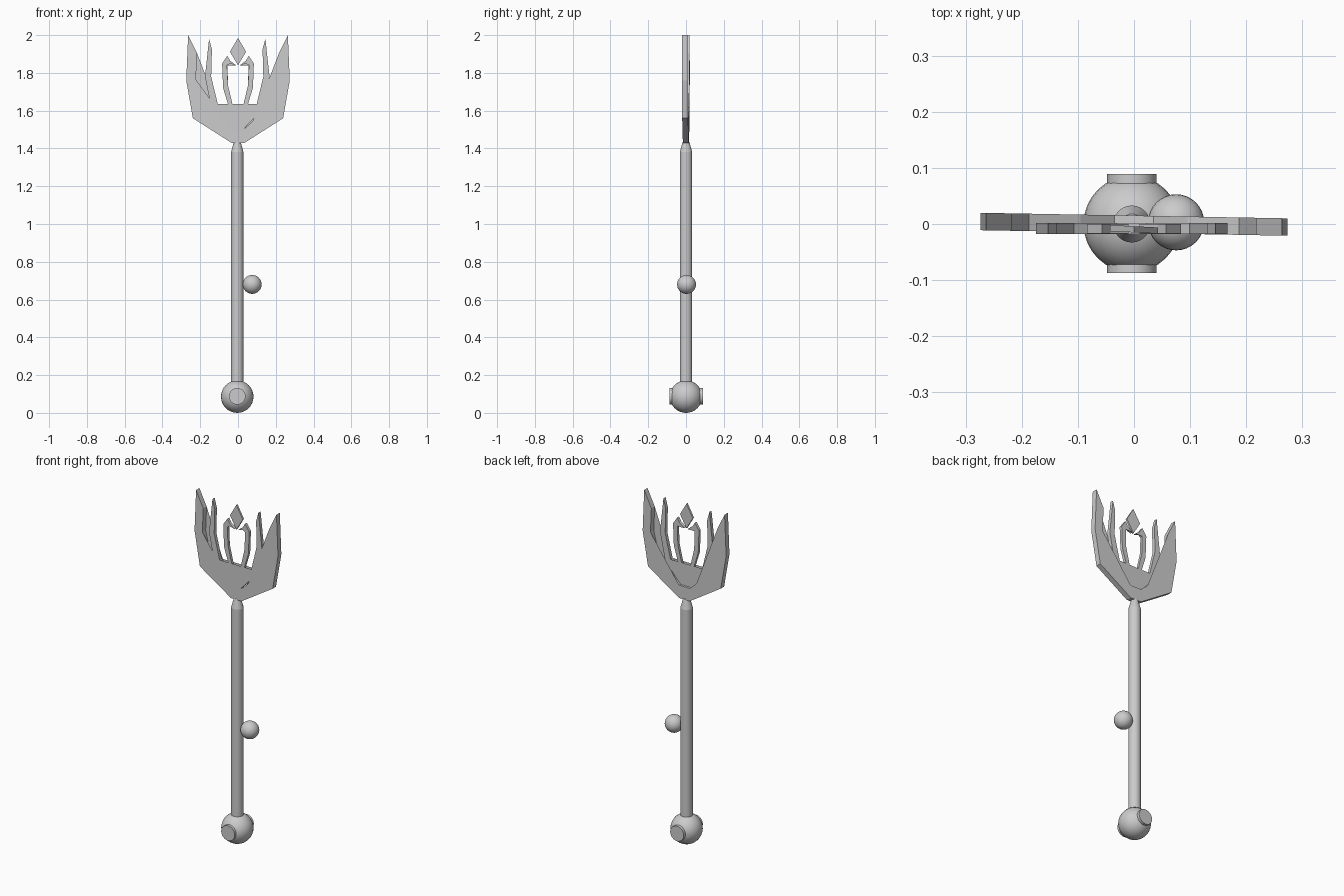
import bpy, bmesh
from math import pi, radians

if "Cube" in bpy.data.objects:
    bpy.data.objects.remove(bpy.data.objects["Cube"])

CX = -0.004  # shaft axis


def smooth(ob):
    bpy.context.view_layer.objects.active = ob
    ob.select_set(True)
    bpy.ops.object.shade_smooth_by_angle(angle=radians(35))
    ob.select_set(False)


def ball(name, loc, r):
    bpy.ops.mesh.primitive_uv_sphere_add(segments=32, ring_count=16, radius=r, location=loc)
    ob = bpy.context.object
    ob.name = name
    smooth(ob)


def cylinder(name, loc, r, depth, rot=(0, 0, 0), sides=24):
    bpy.ops.mesh.primitive_cylinder_add(vertices=sides, radius=r, depth=depth, location=loc, rotation=rot)
    ob = bpy.context.object
    ob.name = name
    smooth(ob)


def plate(name, outline, y0, y1, skew=0.0):
    """Extrude an x-z outline from y0 to y1, leaning in y along x."""
    bm = bmesh.new()
    front = [bm.verts.new((x, y0 - skew * x, z)) for x, z in outline]
    back = [bm.verts.new((x, y1 - skew * x, z)) for x, z in outline]
    bm.faces.new(front)
    bm.faces.new(back[::-1])
    n = len(outline)
    for i in range(n):
        j = (i + 1) % n
        bm.faces.new((front[j], front[i], back[i], back[j]))
    bmesh.ops.triangulate(bm, faces=[f for f in bm.faces if len(f.verts) > 4])
    bmesh.ops.recalc_face_normals(bm, faces=bm.faces)
    me = bpy.data.meshes.new(name)
    bm.to_mesh(me)
    bm.free()
    bpy.context.collection.objects.link(bpy.data.objects.new(name, me))


def mirrored(half, cx=0.0):
    return half + [(2 * cx - x, z) for x, z in reversed(half)]


# Pommel with a round boss on front and back, and the side knob
ball("pommel", (CX, 0, 0.086), 0.086)
cylinder("pommel_boss", (CX, 0.001, 0.088), 0.044, 0.177, (pi / 2, 0, 0))
ball("side_knob", (0.075, 0.003, 0.68), 0.05)

# Shaft with tapered neck
cylinder("shaft", (CX, 0, 0.755), 0.033, 1.25)
bpy.ops.mesh.primitive_cone_add(vertices=24, radius1=0.033, radius2=0.018, depth=0.055,
                                location=(CX, 0, 1.4075))
neck = bpy.context.object
neck.name = "shaft_neck"
smooth(neck)

# Outer pair of prongs joined by the V-shaped base
outer = [(-.035, 1.43), (-.239, 1.56), (-.274, 1.76), (-.264, 2.0), (-.217, 1.905),
         (-.223, 1.765), (-.187, 1.617), (-.095, 1.56), (-.035, 1.505)]
plate("outer_prongs", mirrored(outer), -0.016, 0.015, 0.018)

# Middle pair of prongs
middle = [(-.03, 1.495), (-.14, 1.61), (-.175, 1.78), (-.153, 1.98), (-.138, 1.925),
          (-.142, 1.78), (-.107, 1.635), (-.03, 1.572)]
plate("middle_prongs", mirrored(middle, -.004), -0.018, 0.002)

# Inner hooked prongs
inner = [(-.030, 1.56), (-.079, 1.72), (-.084, 1.85), (-.057, 1.89), (-.042, 1.865),
         (-.010, 1.84), (-.042, 1.85), (-.058, 1.84), (-.053, 1.735), (-.012, 1.56)]
for side, s in (("left", -1), ("right", 1)):
    plate("inner_prong_" + side, [(-s * x, z) for x, z in inner], -0.0165, 0.0)

# Floating diamond
plate("diamond", [(0, 1.985), (.043, 1.912), (0, 1.84), (-.043, 1.912)], -0.015, -0.004, 0.05)
